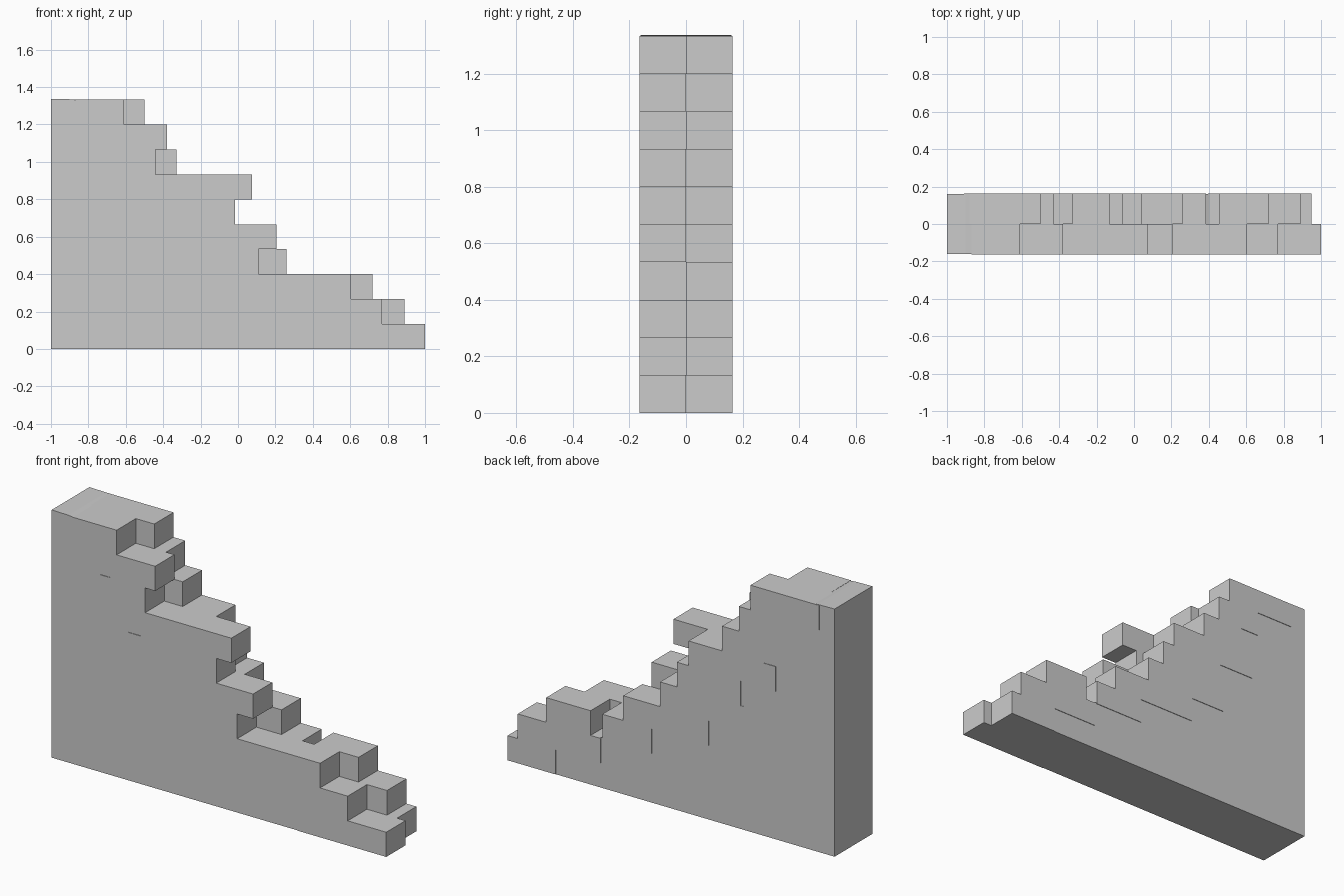
import bpy, bmesh

if "Cube" in bpy.data.objects:
    bpy.data.objects.remove(bpy.data.objects["Cube"])

H = 1.333 / 10   # course height
W = 0.164        # half width of the wall


def box(name, x0, x1, y0, y1, z0, z1):
    bm = bmesh.new()
    bmesh.ops.create_cube(bm, size=1)
    for v in bm.verts:
        v.co.x = x1 if v.co.x > 0 else x0
        v.co.y = y1 if v.co.y > 0 else y0
        v.co.z = z1 if v.co.z > 0 else z0
    add(name, bm)


def add(name, bm):
    bmesh.ops.recalc_face_normals(bm, faces=bm.faces)
    me = bpy.data.meshes.new(name)
    bm.to_mesh(me)
    bm.free()
    bpy.context.collection.objects.link(bpy.data.objects.new(name, me))


# plastered wall core, its sloping edge hidden inside the bricks
profile = [(-1, 0), (0.75, 0), (0.67, 0.135), (0.4, 0.267), (0.1, 0.4),
           (-0.15, 0.533), (-0.43, 0.8), (-0.45, 0.933), (-0.64, 1.2),
           (-0.85, 1.330), (-0.90, 1.335), (-1, 1.337)]
bm = bmesh.new()
y = W - 0.003
face = bm.faces.new([bm.verts.new((px, -y, pz)) for px, pz in profile])
ext = bmesh.ops.extrude_face_region(bm, geom=[face])
for v in ext["geom"]:
    if isinstance(v, bmesh.types.BMVert):
        v.co.y = y
add("wall_core", bm)

# broken brick courses, bottom to top: (left end, right end)
front = [(0.47, 1.0), (0.245, 0.77), (0.07, 0.605), (-0.155, 0.11),
         (-0.32, 0.205), (-0.54, -0.015), (-0.46, 0.075), (-0.71, -0.44),
         (-0.65, -0.38), (-0.87, -0.61)]
back = [(0.665, 0.95), (0.395, 0.89), (0.09, 0.385), (-0.25, 0.26),
        (-0.46, 0.04), (-0.44, -0.06), (-0.65, -0.13), (-0.58, -0.33),
        (-0.69, -0.43), (-0.91, -0.50)]
for i, (a, b) in enumerate(front):
    box(f"front_brick_{i}", a, b, -W, 0, i * H, (i + 1) * H)
for i, (a, b) in enumerate(back):
    box(f"back_brick_{i}", a, b, 0, W, i * H, (i + 1) * H)

# separate brick past the gap in the third back course
box("loose_back_brick", 0.455, 0.72, 0, W, 2 * H, 3 * H)
